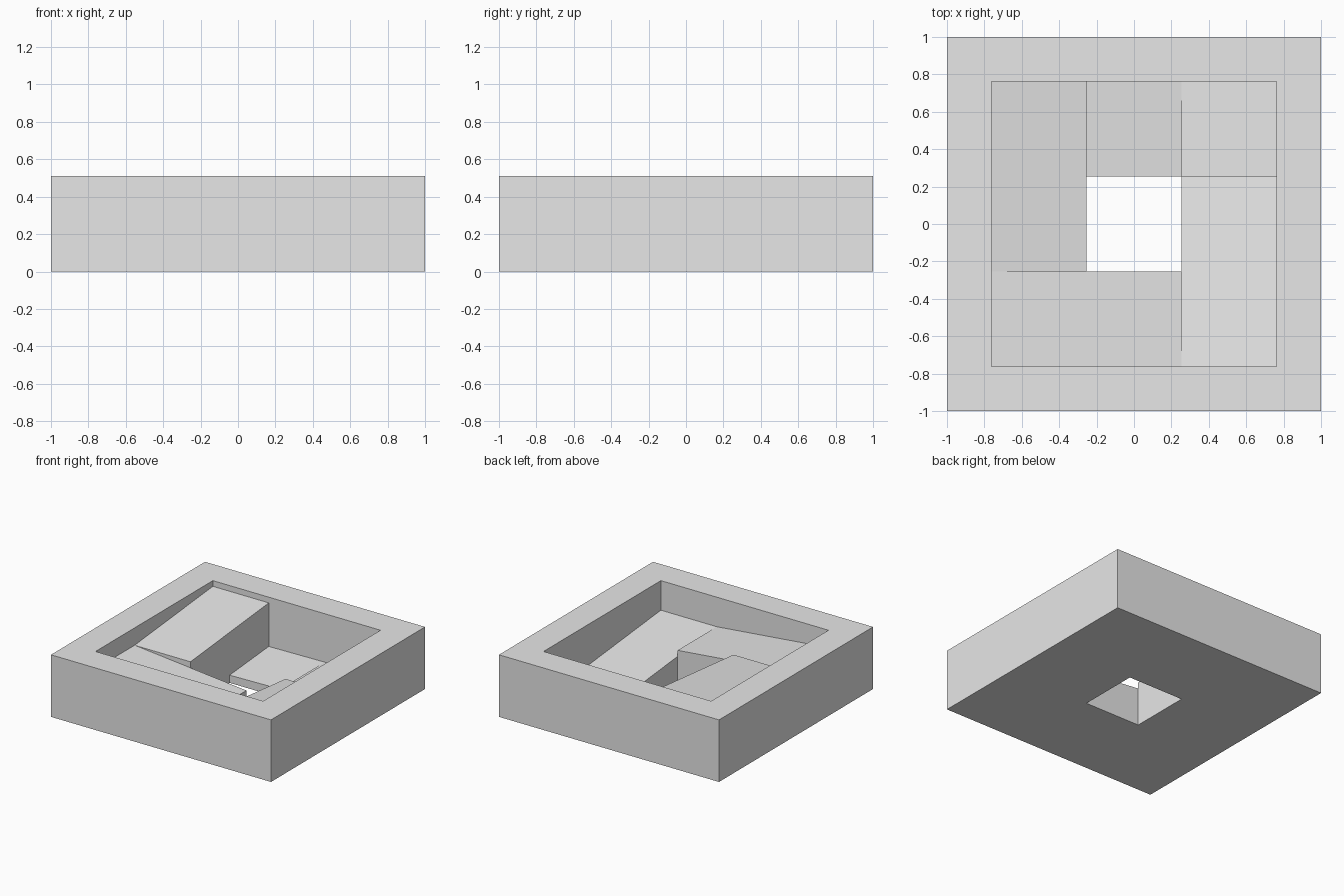
import bpy
import bmesh

cube = bpy.data.objects.get("Cube")
if cube:
    bpy.data.objects.remove(cube, do_unlink=True)

OUT, MID, INN, TOP = 1.0, 0.762, 0.254, 0.51

# One plain grey for the whole model
grey = bpy.data.materials.new("light_grey")
grey.use_nodes = True
grey.diffuse_color = (0.8, 0.8, 0.8, 1)
grey.node_tree.nodes["Principled BSDF"].inputs["Base Color"].default_value = grey.diffuse_color


def finish(name, bm):
    bmesh.ops.recalc_face_normals(bm, faces=bm.faces)
    mesh = bpy.data.meshes.new(name)
    bm.to_mesh(mesh)
    bm.free()
    mesh.materials.append(grey)
    obj = bpy.data.objects.new(name, mesh)
    bpy.context.collection.objects.link(obj)
    return obj


def square(r):
    return [(-r, -r), (r, -r), (r, r), (-r, r)]


def sloped_block(name, x0, x1, y0, y1, heights):
    """Block on the ground; heights go round from (x0, y0) counter-clockwise."""
    bm = bmesh.new()
    corners = [(x0, y0), (x1, y0), (x1, y1), (x0, y1)]
    low = [bm.verts.new((x, y, 0)) for x, y in corners]
    high = [bm.verts.new((x, y, h)) for (x, y), h in zip(corners, heights)]
    bm.faces.new(low[::-1])
    bm.faces.new(high)
    for i in range(4):
        j = (i + 1) % 4
        bm.faces.new((low[i], low[j], high[j], high[i]))
    return finish(name, bm)


# Square outer frame: a rectangular section carried round four corners
bm = bmesh.new()
rings = [[bm.verts.new((x, y, z)) for x, y in square(r)]
         for r, z in ((OUT, 0), (OUT, TOP), (MID, TOP), (MID, 0))]
for k in range(4):
    a, b = rings[k], rings[(k + 1) % 4]
    for i in range(4):
        j = (i + 1) % 4
        bm.faces.new((a[i], a[j], b[j], b[i]))
finish("outer_frame", bm)

# Ramps winding down round the central shaft, each starting where the last ends
L1, L2, L3, L4 = 0.463, 0.367, 0.267, 0.168
sloped_block("left_side_ramp", -MID, -INN, -INN, MID, (L2, L2, L1, L1))
sloped_block("front_ramp", -MID, INN, -MID, -INN, (L2, L3, L3, L2))
sloped_block("right_side_ramp", INN, MID, -MID, INN, (L3, L3, L4, L4))

# Last corner and lowest landing, which tips towards the shaft
sloped_block("back_corner_ramp", INN, MID, INN, MID, (0.112, 0.15, 0.15, 0.112))
sloped_block("back_landing", -INN, INN, INN, MID, (0.063, 0.072, 0.112, 0.105))
